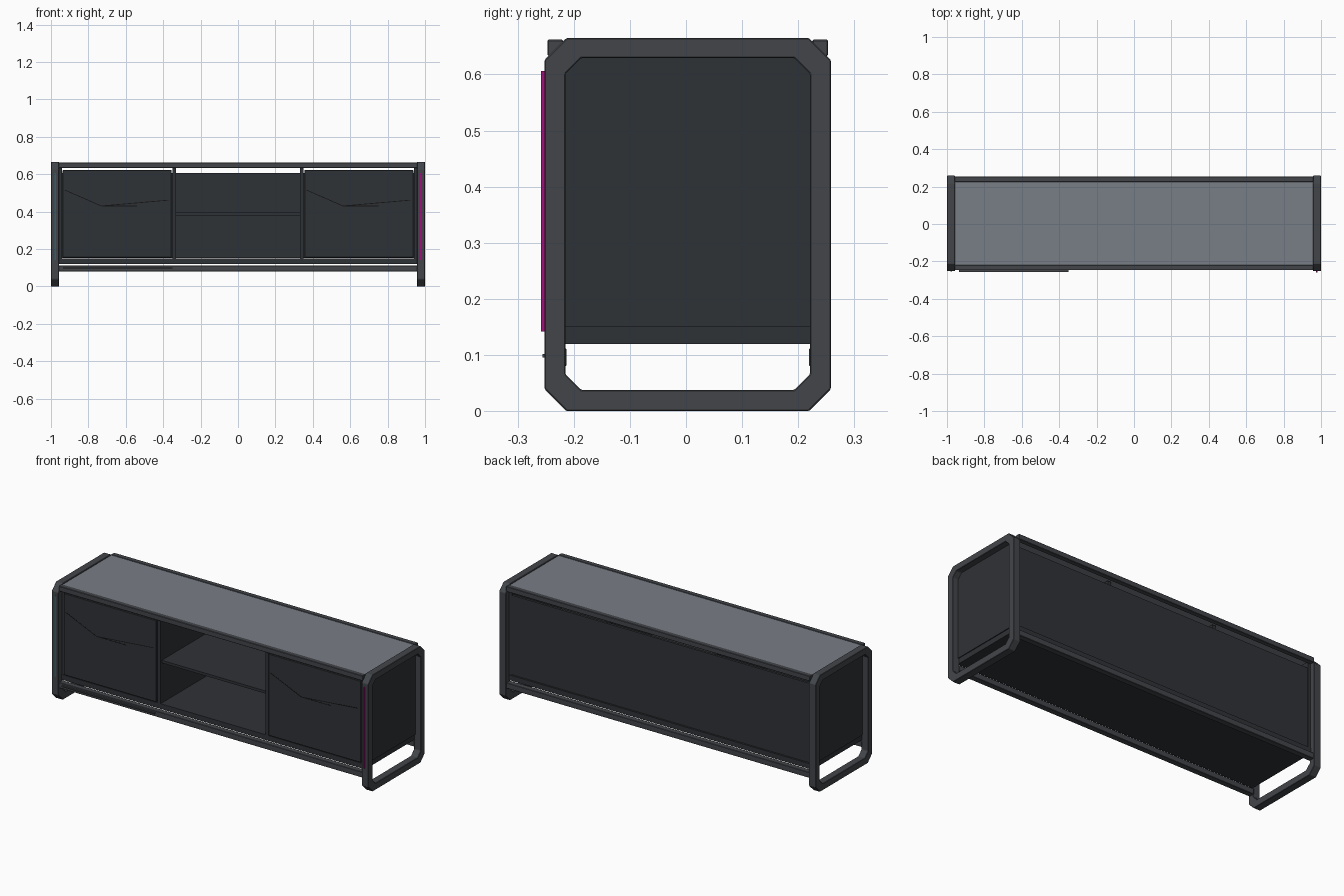
import bpy, bmesh, math
from mathutils import Vector

if "Cube" in bpy.data.objects:
    bpy.data.objects.remove(bpy.data.objects["Cube"])

YC = 0.003  # centre of the frame depth


def material(name, rgb):
    m = bpy.data.materials.new(name)
    m.diffuse_color = (*rgb, 1)
    m.use_nodes = True
    m.node_tree.nodes["Principled BSDF"].inputs["Base Color"].default_value = m.diffuse_color
    return m


METAL = material("dark_metal", (0.055, 0.06, 0.068))
PANEL = material("dark_panel", (0.028, 0.032, 0.037))
GLASS = material("grey_glass", (0.19, 0.21, 0.24))
BLACK = material("black_inlay", (0.006, 0.006, 0.007))
PINK = material("magenta_light", (0.35, 0.005, 0.2))
TEAL = material("teal_light", (0.03, 0.12, 0.15))


def finish(name, bm, mat):
    bmesh.ops.recalc_face_normals(bm, faces=bm.faces)
    me = bpy.data.meshes.new(name)
    bm.to_mesh(me)
    bm.free()
    me.materials.append(mat)
    ob = bpy.data.objects.new(name, me)
    bpy.context.collection.objects.link(ob)
    return ob


def box(name, x, y, z, mat, bevel=0):
    bm = bmesh.new()
    bmesh.ops.create_cube(bm, size=1)
    for v in bm.verts:
        v.co = Vector([(r[0] + r[1]) / 2 + c * (r[1] - r[0])
                       for r, c in zip((x, y, z), v.co)])
    ob = finish(name, bm, mat)
    if bevel:
        b = ob.modifiers.new("edge", 'BEVEL')
        b.width, b.segments = bevel, 1
    return ob


def chamfered(y0, y1, z0, z1, c):
    return [(y0 + c, z0), (y1 - c, z0), (y1, z0 + c), (y1, z1 - c),
            (y1 - c, z1), (y0 + c, z1), (y0, z1 - c), (y0, z0 + c)]


def ring_frame(name, x0, x1):
    outer = chamfered(-0.252, 0.258, 0, 0.665, 0.039)
    inner = chamfered(-0.215, 0.221, 0.038, 0.629, 0.028)
    bm = bmesh.new()
    loops = [[bm.verts.new((x, *p)) for p in prof]
             for x, prof in ((x0, outer), (x1, outer), (x1, inner), (x0, inner))]
    for a, b in zip(loops, loops[1:] + loops[:1]):
        for i in range(8):
            j = (i + 1) % 8
            bm.faces.new((a[i], a[j], b[j], b[i]))
    ob = finish(name, bm, METAL)
    b = ob.modifiers.new("edge", 'BEVEL')
    b.width, b.segments = 0.002, 1


def inlay(name, a, b, y):
    # thin line set into a door face, from a to b in x and z
    d = (Vector(b) - Vector(a)).normalized() * 0.002
    n = Vector((-d.y, d.x))
    pts = [Vector(a) + n, Vector(a) - n, Vector(b) - n, Vector(b) + n]
    bm = bmesh.new()
    f = bm.faces.new([bm.verts.new((p.x, y, p.y)) for p in pts])
    r = bmesh.ops.extrude_face_region(bm, geom=[f])
    for v in r["geom"]:
        if isinstance(v, bmesh.types.BMVert):
            v.co.y += 0.003
    finish(name, bm, BLACK)


# side frames, side panels and dividers
for side, s in (("left", -1), ("right", 1)):
    def span(a, b):
        return tuple(sorted((s * a, s * b)))
    ring_frame(side + "_side_frame", *span(0.957, 1.0))
    box(side + "_side_panel", span(0.94, 0.965), (-0.222, 0.228), (0.15, 0.64), PANEL)
    box(side + "_divider", span(0.331, 0.351), (-0.225, 0.215), (0.15, 0.634), PANEL)
    # doors with fine line inlays
    box(side + "_door", span(0.355, 0.937), (-0.232, -0.214), (0.155, 0.621), PANEL, 0.002)
    cx = s * 0.646
    for i, (a, b) in enumerate((((-0.28, 0.515), (-0.085, 0.43)),
                                ((-0.085, 0.43), (0.105, 0.43)),
                                ((-0.085, 0.43), (0.275, 0.461)))):
        inlay(f"{side}_door_line_{i}", (cx + a[0], a[1]), (cx + b[0], b[1]), -0.2325)

# long rails, front and back, top and bottom
for end, s in (("front", -1), ("back", 1)):
    top_y = sorted((YC + s * 0.222, YC + s * 0.25))
    low_y = sorted((YC + s * 0.216, YC + s * 0.249))
    box(end + "_top_rail", (-0.96, 0.96), top_y, (0.633, 0.662), METAL, 0.002)
    box(end + "_bottom_rail", (-0.96, 0.96), low_y, (0.08, 0.112), METAL, 0.002)

# cabinet shell
box("top_panel", (-0.958, 0.958), (-0.222, 0.228), (0.64, 0.659), GLASS)
box("bottom_panel", (-0.96, 0.96), (-0.225, 0.231), (0.12, 0.15), PANEL)
box("back_panel", (-0.94, 0.94), (0.212, 0.226), (0.153, 0.606), PANEL)
box("middle_shelf", (-0.331, 0.331), (-0.215, 0.212), (0.379, 0.394), PANEL)

# light strips on the front
box("right_light_strip", (0.972, 0.980), (-0.258, -0.251), (0.142, 0.606), PINK)
box("left_light_strip", (-0.980, -0.972), (-0.255, -0.251), (0.142, 0.606), TEAL)
box("lower_light_strip", (-0.935, -0.35), (-0.256, -0.245), (0.096, 0.102), METAL)
